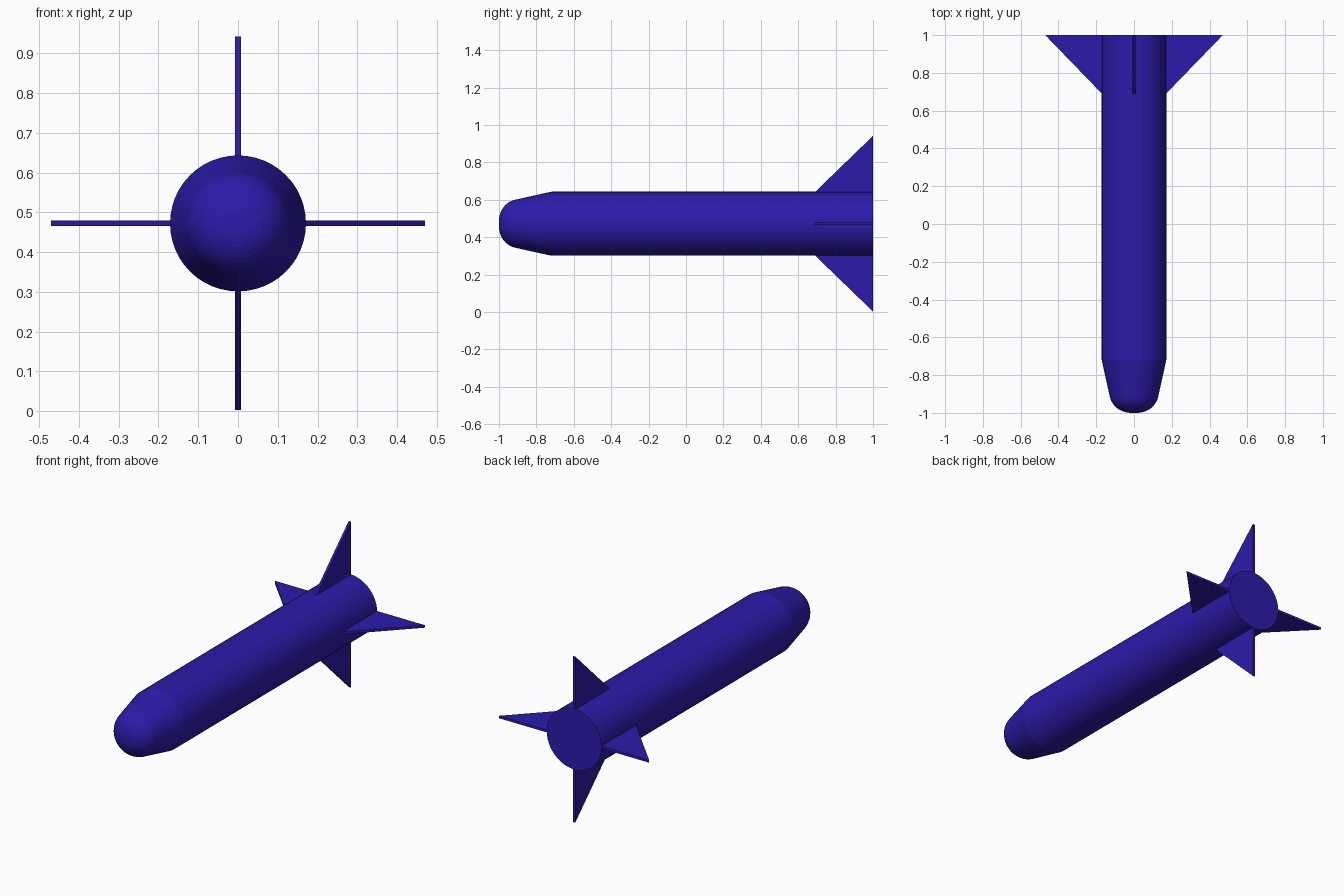
import bpy, bmesh
from math import sin, cos, pi, radians
from mathutils import Matrix, Vector

if "Cube" in bpy.data.objects:
    bpy.data.objects.remove(bpy.data.objects["Cube"])

R, ZC, SIDES = 0.171, 0.472, 48

mat = bpy.data.materials.new("deep_blue")
mat.diffuse_color = (0.025, 0.0107, 0.40, 1)
mat.use_nodes = True
mat.node_tree.nodes["Principled BSDF"].inputs["Base Color"].default_value = mat.diffuse_color


def finish(bm, name):
    bmesh.ops.recalc_face_normals(bm, faces=bm.faces)
    mesh = bpy.data.meshes.new(name)
    bm.to_mesh(mesh)
    bm.free()
    mesh.materials.append(mat)
    obj = bpy.data.objects.new(name, mesh)
    obj.location.z = ZC
    bpy.context.collection.objects.link(obj)
    return obj


# Body: (radius, y) profile with flat tail, tapered shoulder and rounded nose
profile = [(0, 1.0), (R, 1.0), (R, -0.72)]
for i in range(11):
    a = radians(12 + 78 * i / 10)
    profile.append((0.015 + 0.115 * cos(a), -0.895 - 0.105 * sin(a)))
profile.append((0, -1.0))

# Flat faceted lathe
bm = bmesh.new()
verts = [bm.verts.new((r, y, 0)) for r, y in profile]
edges = [bm.edges.new(pair) for pair in zip(verts, verts[1:])]
bmesh.ops.spin(bm, geom=verts + edges, cent=(0, 0, 0), axis=(0, 1, 0),
               angle=2 * pi, steps=SIDES, use_duplicate=False)
bmesh.ops.remove_doubles(bm, verts=bm.verts, dist=1e-5)
finish(bm, "body")

# Four triangular tail fins
T = 0.014
for i, side in enumerate(("right", "top", "left", "bottom")):
    bm = bmesh.new()
    outline = [(0.167, 0.687), (0.47, 1.0), (0.167, 1.0)]
    face = bm.faces.new([bm.verts.new((x, y, -T / 2)) for x, y in outline])
    ext = bmesh.ops.extrude_face_region(bm, geom=[face])
    bmesh.ops.translate(bm, vec=Vector((0, 0, T)),
                        verts=[g for g in ext["geom"] if isinstance(g, bmesh.types.BMVert)])
    bm.transform(Matrix.Rotation(-i * pi / 2, 4, 'Y'))
    finish(bm, side + "_fin")
